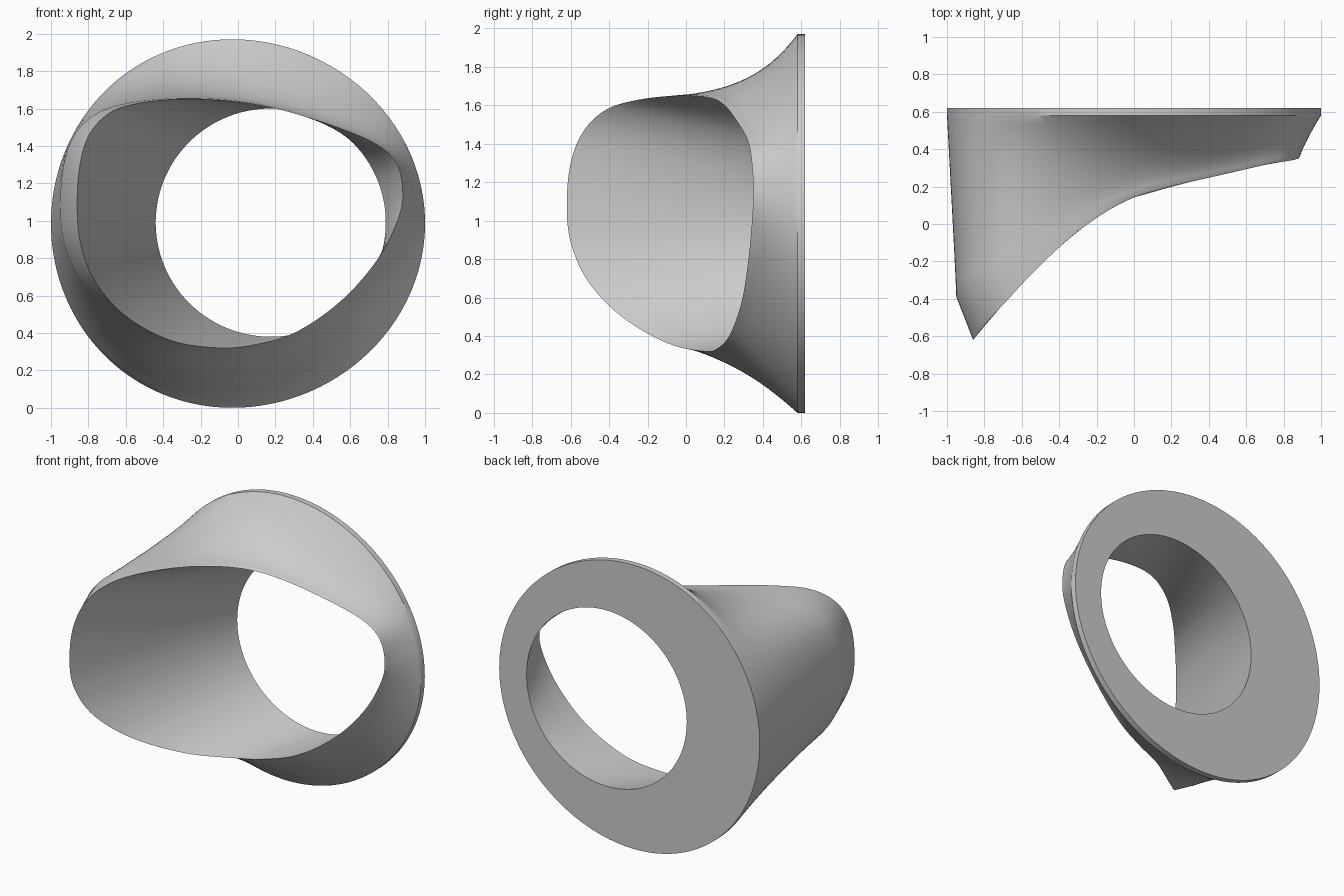
import bpy
import bmesh
import math
from mathutils import Vector

cube = bpy.data.objects.get("Cube")
if cube:
    bpy.data.objects.remove(cube, do_unlink=True)

STEPS = 8          # spline samples between rim points
FLARE_RINGS = 14
WALL_RINGS = 8
BACK, SEAM = 0.62, 0.58

# Slanted front opening: (x, y, z) around the rim
RIM = [Vector(p) for p in (
    (0.88, 0.35, 1.17), (0.84, 0.34, 1.32), (0.72, 0.32, 1.42),
    (0.5, 0.27, 1.51), (0.2, 0.2, 1.6), (-0.05, 0.12, 1.64),
    (-0.3, -0.04, 1.65), (-0.52, -0.24, 1.63), (-0.68, -0.41, 1.58),
    (-0.79, -0.53, 1.47), (-0.845, -0.6, 1.3), (-0.86, -0.62, 1.07),
    (-0.84, -0.595, 0.87), (-0.76, -0.5, 0.67), (-0.6, -0.32, 0.49),
    (-0.36, -0.09, 0.36), (-0.1, 0.1, 0.32), (0.1, 0.17, 0.34),
    (0.32, 0.23, 0.41), (0.56, 0.29, 0.58), (0.75, 0.325, 0.8),
    (0.86, 0.345, 1.02))]


def smooth_loop(points):
    """Sample a closed Catmull-Rom curve through the points."""
    loop, n = [], len(points)
    for i in range(n):
        a, b, c, d = (points[(i + k) % n] for k in (-1, 0, 1, 2))
        for s in range(STEPS):
            t = s / STEPS
            loop.append(0.5 * (2 * b + (c - a) * t
                               + (2 * a - 5 * b + 4 * c - d) * t ** 2
                               + (3 * b - a - 3 * c + d) * t ** 3))
    return loop


def plate_point(angle, y):
    """Slightly egg-shaped outline of the back plate."""
    s = math.sin(angle)
    return Vector((math.cos(angle) - 0.03 * s * s, y, 0.985 + 0.985 * s))


def hole_point(angle):
    return Vector((0.175 + 0.615 * math.cos(angle), BACK, 0.99 + 0.61 * math.sin(angle)))


def lip_point(p, angle):
    """Outer edge of the lip, widest on the long side."""
    w = min(1, max(0, -p.x / 0.86)) ** 2
    return p + Vector((-0.085 * w + 0.005 * math.cos(angle), 0.22 * w + 0.01,
                       0.006 * math.sin(angle)))


def flare_point(lip, angle, t):
    """Concave sweep from the lip out to the plate."""
    s = math.sin(angle)
    power = 1 + (0.67 * s if s > 0 else -0.2 * s)
    end = plate_point(angle, SEAM)
    p = lip.lerp(end, t ** power)
    p.y = lip.y + (end.y - lip.y) * t
    return p


# Rings running from the rim, over the outside, across the back, and back inside
rim = smooth_loop(RIM)
angles = [math.atan2(p.z - 1, p.x - 0.01) for p in rim]
lip = [lip_point(p, a) for p, a in zip(rim, angles)]
hole = [hole_point(a) for a in angles]
rings = [rim]
for k in range(FLARE_RINGS + 1):
    rings.append([flare_point(p, a, k / FLARE_RINGS) for p, a in zip(lip, angles)])
rings.append([plate_point(a, BACK) for a in angles])
for k in range(WALL_RINGS):
    rings.append([h.lerp(r, k / WALL_RINGS) for h, r in zip(hole, rim)])

bm = bmesh.new()
grid = [[bm.verts.new(p) for p in ring] for ring in rings]
count = len(rim)
for i, ring in enumerate(grid):
    following = grid[(i + 1) % len(grid)]
    for j in range(count):
        k = (j + 1) % count
        bm.faces.new((ring[j], ring[k], following[k], following[j]))
bmesh.ops.recalc_face_normals(bm, faces=bm.faces)
mesh = bpy.data.meshes.new("flared_collar")
bm.to_mesh(mesh)
bm.free()

# Single grey finish
grey = bpy.data.materials.new("plain_grey")
grey.use_nodes = True
colour = (0.6, 0.6, 0.6, 1)
grey.diffuse_color = colour
grey.node_tree.nodes["Principled BSDF"].inputs["Base Color"].default_value = colour
mesh.materials.append(grey)

collar = bpy.data.objects.new("flared_collar", mesh)
bpy.context.collection.objects.link(collar)
bpy.ops.object.select_all(action="DESELECT")
collar.select_set(True)
bpy.context.view_layer.objects.active = collar
bpy.ops.object.shade_smooth_by_angle(angle=math.radians(30))
